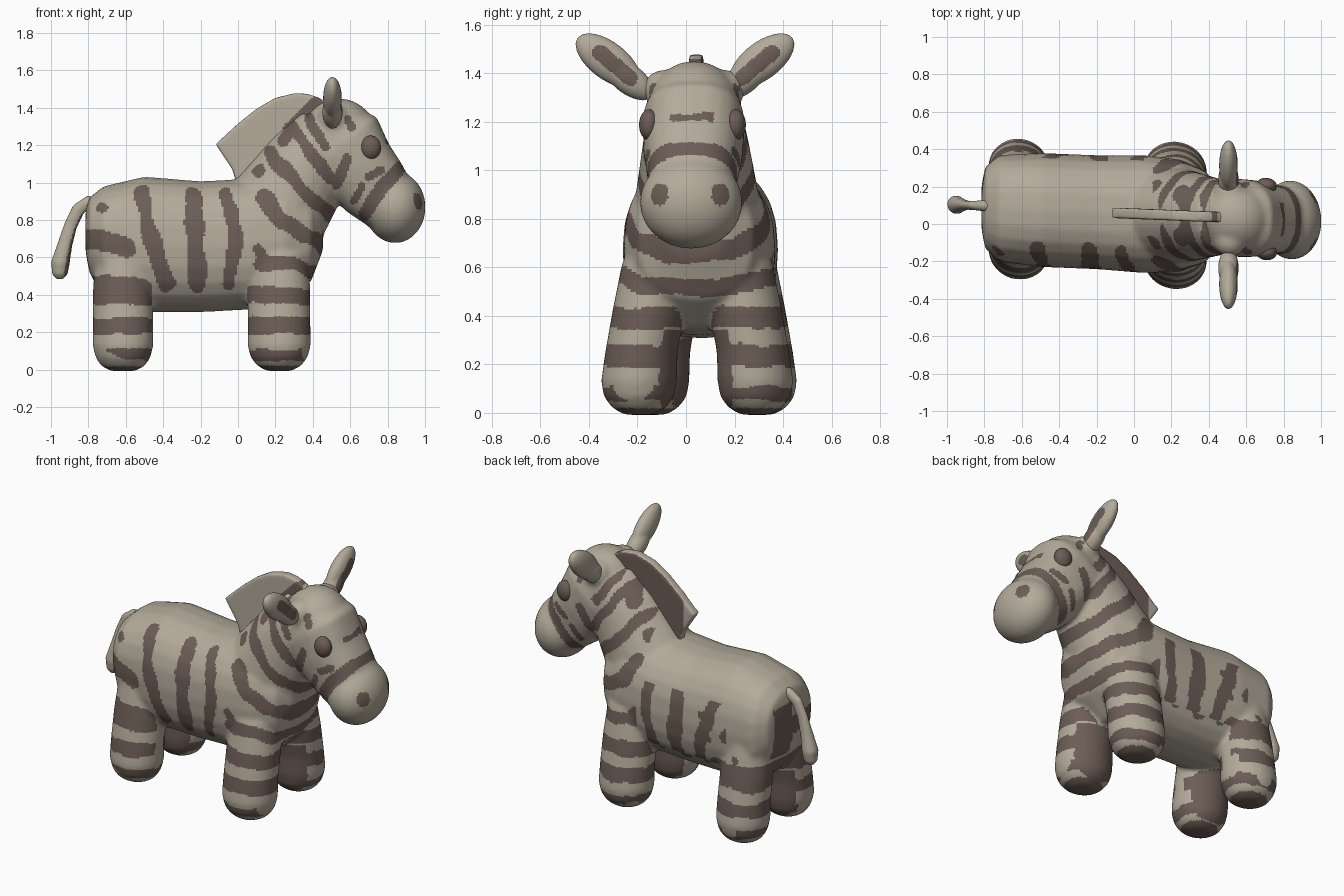
import bpy, bmesh, math
from mathutils import Vector, Matrix, noise

if "Cube" in bpy.data.objects:
    bpy.data.objects.remove(bpy.data.objects["Cube"])


def material(name, rgb):
    m = bpy.data.materials.new(name)
    m.diffuse_color = (*rgb, 1)
    m.use_nodes = True
    m.node_tree.nodes["Principled BSDF"].inputs["Base Color"].default_value = m.diffuse_color
    return m


MATS = [material("light beige", (0.45, 0.405, 0.325)), material("dark brown", (0.150, 0.108, 0.092))]


def sgnpow(v, p):
    return math.copysign(abs(v) ** p, v)


def loft(bm, secs, n=24, e=2.0, axis=None):
    """Closed tube through sections (x, y, z, y radius, radius across the path in xz)."""
    rings = []
    for i, (x, y, z, ry, r) in enumerate(secs):
        a, b = secs[max(i - 1, 0)], secs[min(i + 1, len(secs) - 1)]
        t = Vector(axis or (b[0] - a[0], b[2] - a[2])).normalized()
        ring = []
        for k in range(n):
            ang = 2 * math.pi * k / n
            u, v = sgnpow(math.cos(ang), 2 / e) * ry, sgnpow(math.sin(ang), 2 / e) * r
            ring.append(bm.verts.new((x - t.y * v, y + u, z + t.x * v)))
        rings.append(ring)
    for p, q in zip(rings, rings[1:]):
        for k in range(n):
            bm.faces.new((p[k], p[(k + 1) % n], q[(k + 1) % n], q[k]))
    bm.faces.new(rings[0])
    bm.faces.new(rings[-1])


def ball(bm, centre, radii, rot=Matrix()):
    bmesh.ops.create_uvsphere(bm, u_segments=32, v_segments=20, radius=1,
                              matrix=Matrix.Translation(centre) @ rot @ Matrix.Diagonal((*radii, 1)))


def finish(name, bm, rule, voxel=0, smooth=0, shear=True):
    """Make the object, blend its parts, colour faces by the rule and skew it a little."""
    bmesh.ops.recalc_face_normals(bm, faces=bm.faces)
    me = bpy.data.meshes.new(name)
    bm.to_mesh(me)
    bm.free()
    ob = bpy.data.objects.new(name, me)
    bpy.context.collection.objects.link(ob)
    if voxel:
        r = ob.modifiers.new("blend", 'REMESH')
        r.mode, r.voxel_size = 'VOXEL', voxel
        s = ob.modifiers.new("soften", 'SMOOTH')
        s.factor, s.iterations = 0.5, smooth
        dg = bpy.context.evaluated_depsgraph_get()
        me = bpy.data.meshes.new_from_object(ob.evaluated_get(dg))
        ob.modifiers.clear()
        ob.data = me
        me.name = name
    me.materials.clear()
    for m in MATS:
        me.materials.append(m)
    for f in me.polygons:
        f.material_index = int(bool(rule(f.center, f.normal)))
        f.use_smooth = True
    if shear:
        for v in me.vertices:
            v.co.y += 0.055 - 0.04 * v.co.x
    return ob


def near(p, a, b, r):
    a, b = Vector(a), Vector(b)
    d = b - a
    t = min(max((p - a).dot(d) / d.length_squared, 0), 1)
    return (p - a - d * t).length < r


# stripes as side-view paths: (radius, points in x, z)
STRIPES = [
    (.042, [(-.52, .94), (-.46, .70), (-.38, .46)]),
    (.050, [(-.24, .93), (-.22, .46)]),
    (.036, [(-.06, .94), (-.01, .72), (-.05, .46)]),
    (.055, [(-.90, .70), (-.74, .69), (-.60, .65)]),
    (.048, [(-.90, .43), (-.70, .46), (-.51, .44)]),
    (.022, [(-.73, .87), (-.72, .86)]),
    (.045, [(.14, .92), (.22, .80), (.34, .73), (.52, .63)]),
    (.036, [(.12, .57), (.32, .56), (.52, .45)]),
    (.030, [(.10, .64), (.13, .60)]),
    (.036, [(.17, 1.16), (.30, 1.0), (.52, .80)]),
    (.030, [(.10, 1.05), (.12, 1.07)]),
    (.032, [(.24, 1.22), (.30, 1.30), (.36, 1.20), (.50, 1.02)]),
    (.028, [(.38, 1.34), (.47, 1.20)]),
    (.030, [(.58, 1.12), (.53, 1.0)]),
    (.036, [(.68, .83), (.76, .97), (.87, 1.08)]),
    (.022, [(.70, 1.03), (.77, 1.07)]),
    (.022, [(.59, 1.34), (.61, 1.30)]),
    (.020, [(.66, .98), (.62, .90)]),
]
SEGMENTS = [(r, a, b) for r, pts in STRIPES for a, b in zip(pts, pts[1:])]
BANDS = [(.35, .44), (.19, .28), (.05, .11)]
SPOTS = [(-.36, .74), (-.42, .60), (-.52, .66), (-.62, .52)]


def body_rule(c, n):
    w = noise.noise(c * 9) * .02
    x, y, z = c
    on_leg = x < -.46 or x > .05
    if x > .9 and ((abs(y) - .125) / .036) ** 2 + ((z - .9) / .048) ** 2 < 1:
        return True                                        # nostrils
    if x > .7 and abs(y) < .09 and abs(z - 1.215 + w) < .016:
        return True                                        # brow mark
    if on_leg and z < .45:
        if z < .04 and n.z < -.8:
            return True                                    # soles
        if z < .34 and n.y * math.copysign(1, y) < -.6:
            return True                                    # inner legs
        if n.z > -.6 and any(a < z + w < b for a, b in BANDS):
            return not (z < .3 and noise.noise(c * 5 + Vector((3, 1, 2))) > .33)
    if x < -.7 and n.x < -.7 and 0 < y < .17 and .52 < z < .84:
        return True                                        # patch beside the tail
    p = Vector((x + w, z + w * .6))
    if y > 0 and x < .1:                                   # plainer far side
        if x < -.5 and z > .5 and n.y > .3 or x < -.3 and z > .5:
            if any((p - Vector(s)).length < .024 for s in SPOTS):
                return True
        if z > .84 or (x < -.55 and z > .5):
            return False
        if z > .44 and x > -.55:
            p.x -= .05
    return any(near(p, a, b, r) for r, a, b in SEGMENTS)


# body, neck, head and legs blended into one soft form
bm = bmesh.new()
loft(bm, [(-.815, 0, .74, .12, .11), (-.795, 0, .72, .22, .20), (-.72, 0, .68, .285, .30),
          (-.50, 0, .67, .305, .362), (-.20, 0, .657, .305, .35), (.05, 0, .67, .315, .35),
          (.25, 0, .69, .30, .34), (.39, 0, .71, .24, .24), (.455, 0, .76, .13, .12)], e=2.4, axis=(1, 0))
loft(bm, [(.12, 0, .72, .28, .30), (.26, 0, .92, .25, .27), (.38, 0, 1.10, .22, .24),
          (.50, 0, 1.25, .19, .20)])
loft(bm, [(.45, 0, 1.32, .10, .10), (.48, 0, 1.28, .18, .18), (.55, 0, 1.20, .21, .245),
          (.64, 0, 1.08, .205, .21), (.73, 0, .97, .185, .195), (.82, 0, .87, .17, .16)], e=2.5)
ball(bm, (.54, 0, 1.25), (.20, .195, .20))
ball(bm, (.84, 0, .868), (.163, .212, .192))
for s in (-1, 1):
    ball(bm, (.51, s * .125, 1.335), (.085, .085, .08))
    for x, y, rx in ((.22, .24, .168), (-.615, .222, .162)):
        loft(bm, [(x, s * y, -.008, .06, .065), (x, s * y, .02, .11, .118), (x, s * y, .065, .145, rx - .015),
                  (x, s * y, .13, .157, rx + .002),
                  (x, s * (y - .01), .25, .15, rx), (x, s * (y - .04), .42, .15, rx),
                  (x, s * (y - .07), .62, .14, rx - .015)])
finish("body", bm, body_rule, voxel=.012, smooth=16)

# eyes
bm = bmesh.new()
for s in (-1, 1):
    ball(bm, (.708, s * .178, 1.187), (.056, .042, .064))
finish("eyes", bm, lambda c, n: True)

# ears: a stem and a leaf, with a dark patch on the side facing forward
for s, name in ((-1, "right_ear"), (1, "left_ear")):
    bm = bmesh.new()
    rot = Matrix.Rotation(s * math.radians(37), 4, 'X')
    ball(bm, (.505, s * .318 - .004, 1.452), (.05, .158, .078), rot)
    ball(bm, (.505, s * .235, 1.375), (.055, .12, .062), rot)
    finish(name, bm, lambda c, n: n.x > .3 and near(
        Vector((abs(c.y), c.z)), (.23, 1.38), (.355, 1.485), .032), voxel=.008, smooth=6, shear=False)

# mane fin, dark on the far side
bm = bmesh.new()
outline = [(-.12, 1.205), (-.06, 1.26), (0, 1.315), (.1, 1.395), (.2, 1.453), (.3, 1.477), (.37, 1.475),
           (.43, 1.455), (.50, 1.41), (.45, 1.25), (.2, 1.03), (-.01, 1.0), (-.03, 1.07)]
face = bm.faces.new([bm.verts.new((x, -.028, z)) for x, z in outline])
ext = bmesh.ops.extrude_face_region(bm, geom=[face])
bmesh.ops.translate(bm, verts=[v for v in ext["geom"] if isinstance(v, bmesh.types.BMVert)], vec=(0, .056, 0))
finish("mane", bm, lambda c, n: (n.y > .7 and c.x > -.04) or near(
    Vector((c.x, c.z)), (.27, 1.29), (.42, 1.43), .03), voxel=.009, smooth=14)

# tail, dark on the side facing the rump
bm = bmesh.new()
loft(bm, [(-.74, .01, .89, .03, .035), (-.80, .01, .895, .03, .035), (-.855, .01, .855, .025, .037),
          (-.895, .01, .77, .025, .036), (-.925, .01, .67, .035, .04), (-.95, .01, .57, .05, .05),
          (-.953, .01, .51, .04, .042), (-.953, .01, .485, .02, .02)])
finish("tail", bm, lambda c, n: n.x > .55 and c.z < .84, voxel=.009, smooth=5)
